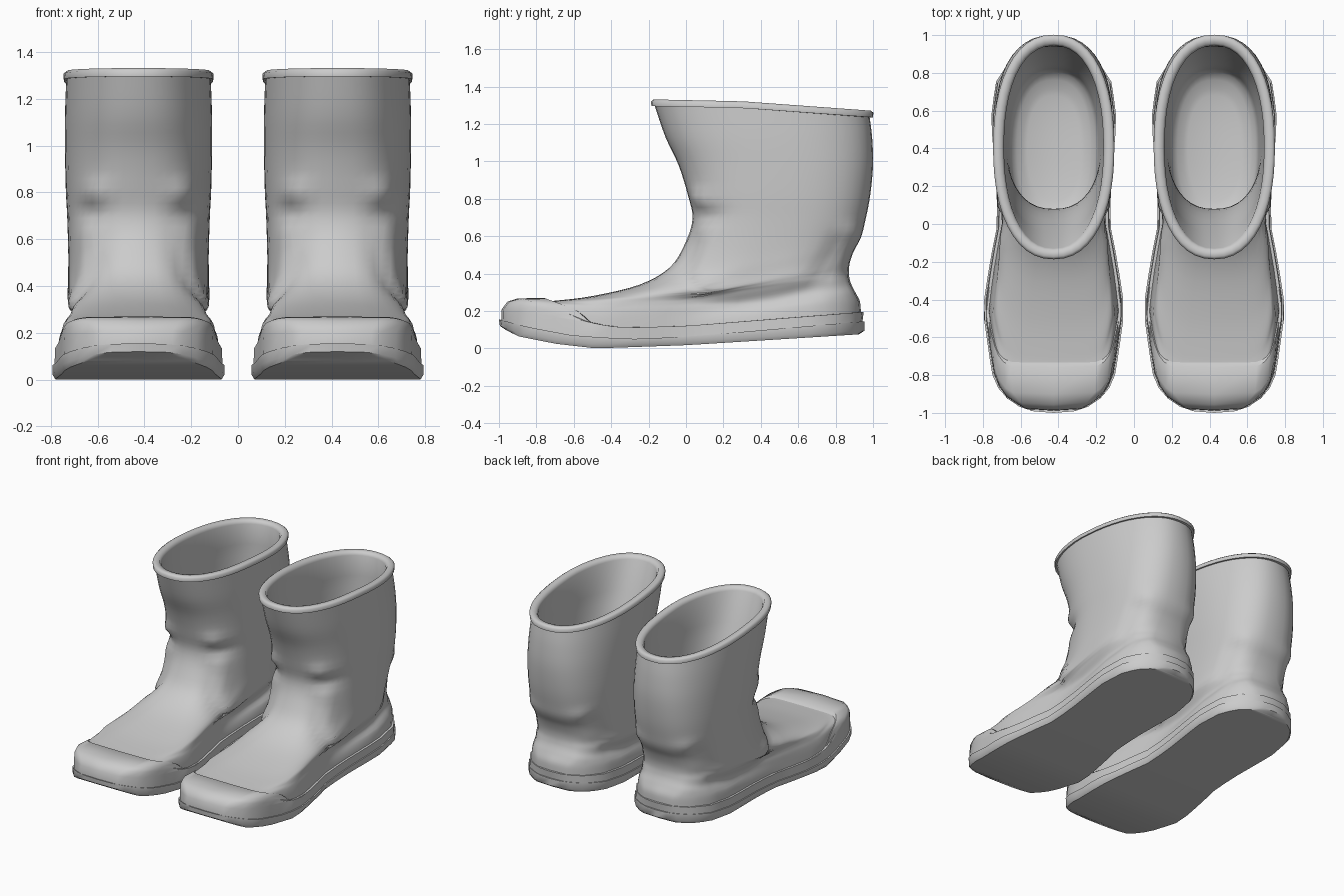
import bpy, bmesh, math
from mathutils import Vector

cube = bpy.data.objects.get("Cube")
if cube:
    bpy.data.objects.remove(cube, do_unlink=True)

rubber = bpy.data.materials.new("grey_rubber")
rubber.use_nodes = True
GREY = (0.6, 0.6, 0.6, 1)
rubber.diffuse_color = GREY
rubber.node_tree.nodes["Principled BSDF"].inputs["Base Color"].default_value = GREY

SEGMENTS = 48
OFFSET = 0.425

# half width of the foot along y
OUTLINE = [(-1, .1), (-.98, .19), (-.9, .29), (-.8, .328), (-.45, .376), (-.2, .338), (0, .298),
           (.2, .303), (.55, .333), (.75, .31), (.87, .24), (.93, .15), (.96, .06)]
# fold running around the ankle, in (y, z)
FOLD = [(.05, .8), (.1, .62), (.05, .42), (.14, .28), (.4, .31), (.75, .38), (.88, .62)]


def lerp(a, b, t):
    return a + (b - a) * t


def table(points, y):
    """Piecewise linear lookup."""
    if y <= points[0][0]:
        return points[0][1]
    for (y0, z0), (y1, z1) in zip(points, points[1:]):
        if y <= y1:
            return lerp(z0, z1, (y - y0) / (y1 - y0))
    return points[-1][1]


def ring(heights, foot, width=.3, power=10, scale=1):
    """Loop from the front to the back of a height line; foot blends in the foot outline."""
    front, back = heights[0][0], heights[-1][0]
    loop = []
    for i in range(SEGMENTS):
        a = math.tau * i / SEGMENTS
        s = (1 - math.cos(a)) / 2
        y = lerp(front, back, s)
        cap = max(0, 1 - abs(2 * s - 1) ** power) ** (1 / power)
        half = lerp(width, scale * table(OUTLINE, y), foot) * cap
        side = 0 if i in (0, SEGMENTS // 2) else math.copysign(1, math.sin(a))
        loop.append(Vector((side * half, y, table(heights, y))))
    return loop


def smooth_rings(rings, steps):
    """Catmull-Rom interpolation between loops."""
    out = []
    for k in range(len(rings) - 1):
        a, b, c, d = (rings[min(max(k + j, 0), len(rings) - 1)] for j in (-1, 0, 1, 2))
        for n in range(steps):
            t = n / steps
            out.append([(2 * q + (r - p) * t + (2 * p - 5 * q + 4 * r - s) * t * t
                         + (3 * q - p - 3 * r + s) * t ** 3) / 2
                        for p, q, r, s in zip(a, b, c, d)])
    return out + [rings[-1]]


def gap_to_fold(y, z):
    """Shortest distance to the fold line."""
    best = math.inf
    p = Vector((y, z))
    for a, b in zip(FOLD, FOLD[1:]):
        a, b = Vector(a), Vector(b)
        t = min(1, max(0, (p - a).dot(b - a) / (b - a).length_squared))
        best = min(best, (p - a.lerp(b, t)).length)
    return best


def bell(distance, radius):
    return math.exp(-(distance / radius) ** 2)


def crease(v):
    """Raise the ankle fold, sink the valley beside it and press two dimples."""
    x, y, z = v
    push = .016 * bell(gap_to_fold(y, z), .05)
    push -= .024 * bell(gap_to_fold(y + .06, z + .06), .05)
    if y < .3:
        push *= min(1, (x / .2) ** 2)
    out = v + Vector((x, (y - .45) * .6, 0)).normalized() * push
    if y < .3:
        corner = bell(abs(x) - .2, .055)
        out.y += corner * (.04 * bell(z - .71, .045) - .02 * bell(z - .8, .045))
    return out


def loft(name, rings, side, angle):
    """Skin the loops and close both ends with strips running across."""
    bm = bmesh.new()
    loops = [[bm.verts.new(p) for p in r] for r in rings]
    for a, b in zip(loops, loops[1:]):
        for i in range(SEGMENTS):
            j = (i + 1) % SEGMENTS
            bm.faces.new((a[i], a[j], b[j], b[i]))
    for loop in (loops[0], loops[-1]):
        for i in range(SEGMENTS // 2):
            corners = (loop[i], loop[i + 1], loop[-i - 1], loop[-i])
            bm.faces.new(list(dict.fromkeys(corners)))
    bmesh.ops.recalc_face_normals(bm, faces=bm.faces)
    mesh = bpy.data.meshes.new(name)
    bm.to_mesh(mesh)
    bm.free()
    mesh.materials.append(rubber)
    obj = bpy.data.objects.new(name, mesh)
    obj.location.x = side * OFFSET
    bpy.context.collection.objects.link(obj)
    bpy.ops.object.select_all(action='DESELECT')
    obj.select_set(True)
    bpy.context.view_layer.objects.active = obj
    bpy.ops.object.shade_smooth_by_angle(angle=math.radians(angle))


def raised(line, dz, inset=0):
    """Copy of a height line, lifted and shortened at both ends."""
    pts = [(y, z + dz) for y, z in line]
    return [(pts[0][0] + inset, pts[0][1])] + pts[1:-1] + [(pts[-1][0] - inset, pts[-1][1])]


def cap_line(front, top, drop):
    """Height line of the toe cap, falling to the low edge along the sides."""
    return [(front, top), (front + .17, top - drop), (-.53, .14), (-.35, .11), (0, .12), (.95, .195)]


# sole, and the band that climbs over the toe as a cap
BASE = [(-.985, .1), (-.9, .065), (-.7, .025), (-.48, 0), (0, .017), (.945, .075)]
WELT = [(-1, .155), (-.85, .115), (-.6, .068), (-.3, .05), (0, .062), (.955, .145)]
sole = [ring(raised(BASE, 0, .02), 1, scale=.96), ring(raised(BASE, .02, -.01), 1), ring(WELT, 1)]
band = [ring(raised(WELT, -.005, .012), 1, scale=.975),
        ring(cap_line(-.985, .21, .025), 1, scale=.965),
        ring(cap_line(-.955, .25, .035), 1, scale=.96),
        ring(cap_line(-.9, .267, .035), 1, scale=.95),
        ring(cap_line(-.76, .27, .06), 1, power=8, scale=.94),
        ring(raised(cap_line(-.76, .255, .06), 0, .02), 1, power=8, scale=.9)]

# foot and ankle
COLLAR = [(-.92, .225), (-.35, .16), (0, .17), (.93, .25)]
foot = [
    ring(raised(COLLAR, -.06, -.005), 1, scale=.92),
    ring(COLLAR, 1, scale=.905),
    ring([(-.86, .25), (-.35, .2), (.5, .23), (.905, .3)], .95, power=8, scale=.89),
    ring([(-.77, .252), (-.35, .23), (.5, .26), (.885, .34)], .9, power=6, scale=.87),
    ring([(-.7, .255), (0, .265), (.875, .37)], .8, power=5, scale=.86),
    ring([(-.5, .28), (.1, .29), (.87, .41)], .6, power=3.8, scale=.88),
    ring([(-.25, .34), (.2, .32), (.875, .46)], .35, power=3.2, scale=.92),
    ring([(-.09, .43), (.1, .38), (.895, .52)], .1, power=2.8, scale=.95),
]

# shaft, from its front and back edges
RIM = [(-.185, 1.295), (.3, 1.285), (1, 1.235)]
shaft = [ring([(-.01, .55), (.2, .5), (.93, .59)], 0, power=2.6)]
for front, back, z in [(.035, .96, .69), (.01, .985, .82), (-.04, 1, .98), (-.11, .995, 1.13)]:
    shaft.append(ring([(front, z), (back, z)], 0, min(.314, .27 + z / 20), 2.95 - z * .57))
shaft.append(ring(raised(RIM, 0, .018), 0, .309, 2.25))
upper = [[crease(v) for v in r] for r in smooth_rings(foot + shaft, 4)]

# rolled rim
for lift, inset in [(0, 0), (.025, -.002), (.036, .012), (.033, .045), (.01, .056)]:
    upper.append(ring(raised(RIM, lift, inset), 0, .319 - inset, 2.25))

# lining and insole
lining = [ring([(front, z), (back, z)], 0, width, 2.4)
          for front, back, z, width in [(-.05, .94, 1.1, .268), (.05, .93, .8, .266),
                                        (.08, .88, .55, .255), (.03, .83, .38, .24),
                                        (0, .8, .27, .22), (.12, .68, .22, .14)]]
upper += smooth_rings(lining, 3)

for label, side in (("left", 1), ("right", -1)):
    loft("sole_" + label, sole, side, 35)
    loft("toe_band_" + label, band, side, 40)
    loft("boot_upper_" + label, upper, side, 60)
